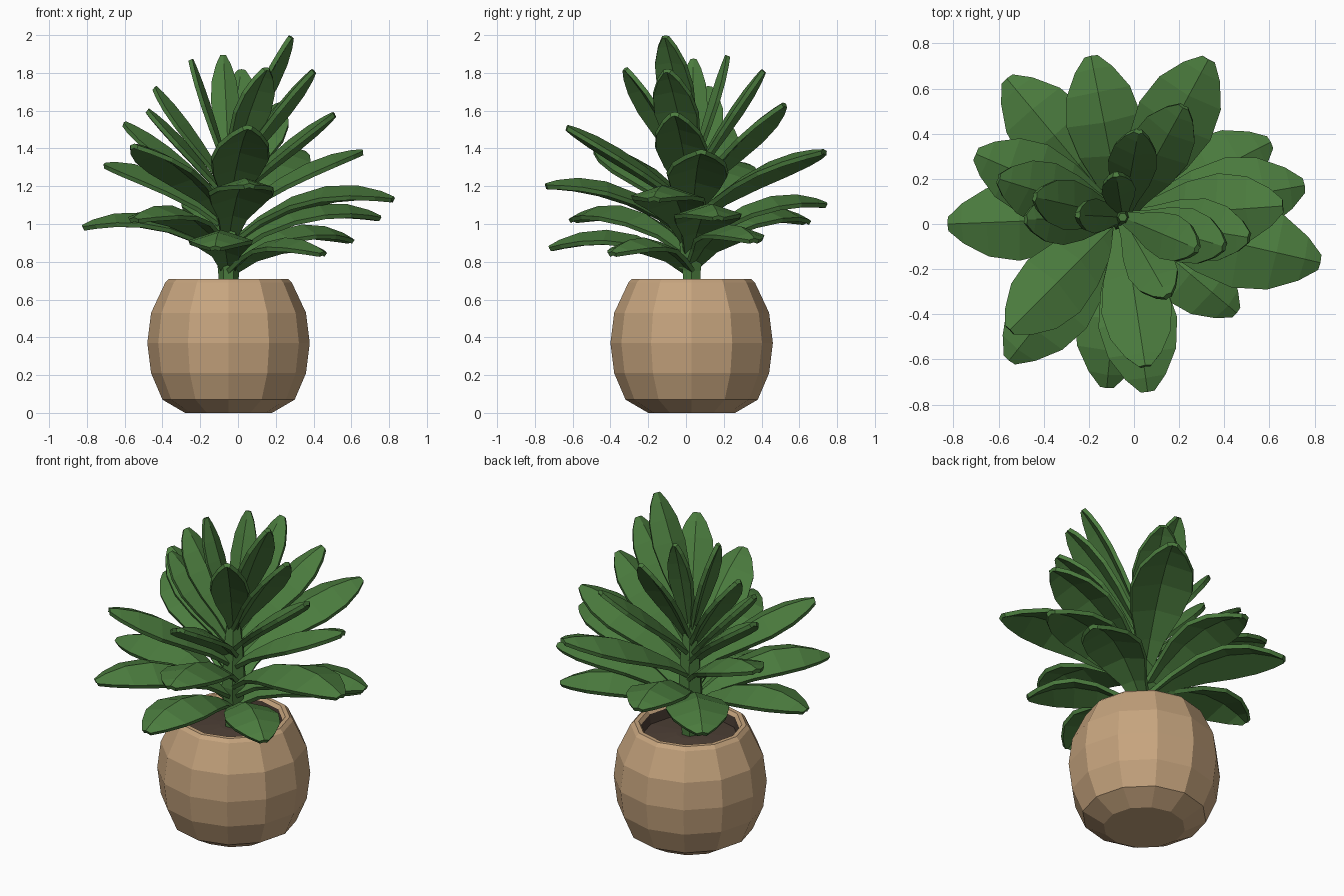
import bpy
import bmesh
import math
from mathutils import Vector

cube = bpy.data.objects.get("Cube")
if cube:
    bpy.data.objects.remove(cube, do_unlink=True)

CENTRE = Vector((-0.05, 0.03, 0))
SIDES = 12


def material(name, rgb):
    mat = bpy.data.materials.new(name)
    mat.use_nodes = True
    colour = (*rgb, 1)
    mat.diffuse_color = colour
    bsdf = mat.node_tree.nodes["Principled BSDF"]
    bsdf.inputs["Base Color"].default_value = colour
    bsdf.inputs["Roughness"].default_value = 0.8
    return mat


clay = material("tan clay", (0.57, 0.375, 0.21))
earth = material("dark soil", (0.075, 0.05, 0.036))
green = material("leaf green", (0.07, 0.2, 0.048))


def finish(name, bm, mat):
    bmesh.ops.recalc_face_normals(bm, faces=bm.faces)
    mesh = bpy.data.meshes.new(name)
    bm.to_mesh(mesh)
    bm.free()
    mesh.materials.append(mat)
    obj = bpy.data.objects.new(name, mesh)
    bpy.context.collection.objects.link(obj)
    return obj


def lathe(name, profile, sides, mat):
    """Turn (radius, height) pairs around the pot axis and cap both ends."""
    bm = bmesh.new()
    rings = []
    for radius, z in profile:
        angles = [math.tau * i / sides for i in range(sides)]
        rings.append([bm.verts.new(CENTRE + Vector((radius * math.cos(a), radius * math.sin(a), z)))
                      for a in angles])
    for low, high in zip(rings, rings[1:]):
        for i in range(sides):
            j = (i + 1) % sides
            bm.faces.new((low[i], low[j], high[j], high[i]))
    bm.faces.new(rings[0])
    bm.faces.new(rings[-1])
    return finish(name, bm, mat)


# Faceted round pot with a thick open rim and a dark inner wall
pot = lathe("pot", [(0.23, 0), (0.35, 0.07), (0.41, 0.21), (0.43, 0.37), (0.41, 0.53),
                    (0.335, 0.69), (0.315, 0.71), (0.29, 0.71), (0.275, 0.69), (0.27, 0.6)],
            SIDES, clay)
pot.data.materials.append(earth)
for face in pot.data.polygons:
    away = face.center - CENTRE
    if 0.55 < away.z < 0.68 and away.to_2d().length < 0.3:
        face.material_index = 1

lathe("soil", [(0.26, 0.59), (0.27, 0.63), (0.08, 0.65)], SIDES, earth)
lathe("stem", [(0.05, 0.6), (0.055, 0.75), (0.075, 0.9), (0.06, 1.15), (0.02, 1.45)], 6, green)

# Positions along each blade and the matching share of its full width
BLADE = [(0, 0.22), (0.2, 0.46), (0.4, 0.82), (0.6, 1), (0.78, 0.86), (0.92, 0.5), (1, 0.16)]


def leaf(name, tip):
    """Arching blade from the stem to the tip, with a raised central fold."""
    tip = Vector(tip)
    base = CENTRE + Vector((0, 0, 0.75 + 0.5 * (tip.z - 0.86)))
    out = tip - base
    out.z = 0
    reach = out.length
    side = Vector((-out.y, out.x, 0)).normalized()
    width = 0.08 + 0.34 * reach
    # Low leaves droop, high leaves are nearly straight
    arch = min(0.3, max(0.1, 0.3 - 0.6 * (tip.z - 1.15)))
    bend = (base + tip) / 2 + Vector((0, 0, arch * reach))
    bm = bmesh.new()
    rows = []
    for t, share in BLADE:
        mid = base * (1 - t) ** 2 + bend * 2 * t * (1 - t) + tip * t ** 2
        tangent = (bend - base) * (1 - t) + (tip - bend) * t
        normal = tangent.cross(side).normalized()
        half = width * share / 2
        rows.append([bm.verts.new(mid + side * half * s + normal * half * (0.15 - 0.33 * abs(s)))
                     for s in (-1, 0, 1)])
    for a, b in zip(rows, rows[1:]):
        for i in range(2):
            bm.faces.new((a[i], a[i + 1], b[i + 1], b[i]))
    obj = finish(name, bm, green)
    solid = obj.modifiers.new("thickness", "SOLIDIFY")
    solid.thickness = 0.024
    solid.offset = 0


# Leaf tips by tier
TIERS = {
    "lower_leaf": [(-0.82, 0, 0.98), (-0.56, 0.64, 1.01), (-0.19, 0.74, 1.1),
                   (0.6, 0.36, 0.91), (0.75, 0.17, 1.03), (0.82, -0.17, 1.13),
                   (0.45, -0.39, 0.84), (-0.12, -0.72, 0.87), (-0.55, -0.6, 1.02)],
    "middle_leaf": [(-0.7, 0.31, 1.31), (0.33, 0.73, 1.38), (0.66, 0.08, 1.38),
                    (0.06, -0.74, 1.2), (-0.55, -0.47, 1.41), (0.05, -0.63, 1.51),
                    (-0.6, 0.2, 1.53)],
    "upper_leaf": [(0.22, 0.52, 1.63), (0.51, -0.06, 1.58), (-0.48, 0.02, 1.6),
                   (-0.44, 0.12, 1.72), (0.4, -0.1, 1.81), (0.15, -0.32, 1.82),
                   (0.02, 0.41, 1.81)],
    "crown_leaf": [(-0.25, 0.04, 1.87), (-0.08, 0.22, 1.89), (0.28, -0.11, 1.99)],
}
for tier, tips in TIERS.items():
    for number, point in enumerate(tips, 1):
        leaf(f"{tier}_{number}", point)
